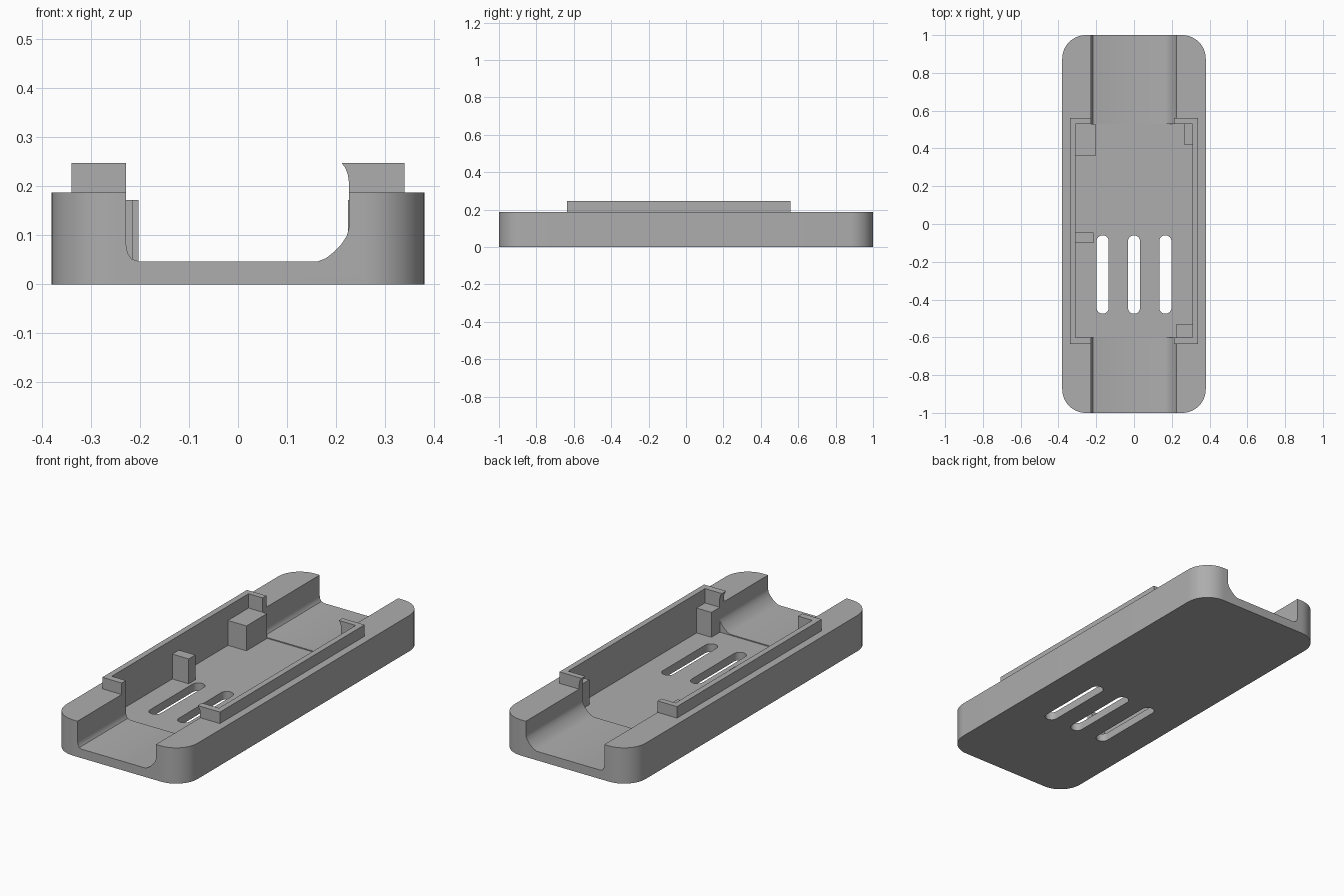
import bpy, bmesh, math

cube = bpy.data.objects.get("Cube")
if cube:
    bpy.data.objects.remove(cube, do_unlink=True)

grey = bpy.data.materials.new("plain grey")
grey.use_nodes = True
colour = (0.42, 0.42, 0.42, 1)
grey.diffuse_color = colour
grey.node_tree.nodes["Principled BSDF"].inputs["Base Color"].default_value = colour


def prism(name, outline, vector):
    """Extrude a closed outline along a vector."""
    bm = bmesh.new()
    base = bm.faces.new([bm.verts.new(p) for p in outline])
    out = bmesh.ops.extrude_face_region(bm, geom=[base])
    moved = [g for g in out["geom"] if isinstance(g, bmesh.types.BMVert)]
    bmesh.ops.translate(bm, verts=moved, vec=vector)
    bmesh.ops.recalc_face_normals(bm, faces=bm.faces)
    mesh = bpy.data.meshes.new(name)
    bm.to_mesh(mesh)
    bm.free()
    mesh.materials.append(grey)
    ob = bpy.data.objects.new(name, mesh)
    bpy.context.collection.objects.link(ob)
    return ob


def box(name, x0, x1, y0, y1, z0, z1):
    outline = [(x0, y0, z0), (x1, y0, z0), (x1, y1, z0), (x0, y1, z0)]
    return prism(name, outline, (0, 0, z1 - z0))


def rounded(name, x0, x1, y0, y1, z0, z1, r, steps=12):
    """Upright block with rounded vertical corners."""
    corners = [(x1 - r, y1 - r), (x0 + r, y1 - r), (x0 + r, y0 + r), (x1 - r, y0 + r)]
    outline = []
    for i, (cx, cy) in enumerate(corners):
        for s in range(steps + 1):
            a = math.pi / 2 * (i + s / steps)
            outline.append((cx + r * math.cos(a), cy + r * math.sin(a), z0))
    return prism(name, outline, (0, 0, z1 - z0))


def combine(ob, other, operation):
    mod = ob.modifiers.new("combine", "BOOLEAN")
    mod.operation, mod.solver, mod.object = operation, "EXACT", other
    bpy.context.view_layer.objects.active = ob
    bpy.ops.object.modifier_apply(modifier=mod.name)
    bpy.data.objects.remove(other, do_unlink=True)


# Main tray with raised rim
tray = rounded("tray", -0.38, 0.38, -1, 1, 0, 0.187, 0.125)
combine(tray, box("rim", -0.34, 0.34, -0.635, 0.56, 0.1, 0.247), "UNION")

# Open channel running end to end, with uneven fillets and a hooked rim
channel = [(-0.228, 0.4), (-0.228, 0.08), (-0.225, 0.063), (-0.217, 0.052), (-0.203, 0.047),
           (0.163, 0.047), (0.179, 0.053), (0.196, 0.066), (0.211, 0.082), (0.222, 0.099),
           (0.226, 0.114), (0.226, 0.21), (0.224, 0.224), (0.219, 0.237), (0.212, 0.247),
           (0.212, 0.4)]
combine(tray, prism("channel_cutter", [(x, -1.1, z) for x, z in channel], (0, 2.2, 0)), "DIFFERENCE")

# Rectangular cavity
combine(tray, box("cavity_cutter", -0.31, 0.31, -0.6, 0.53, 0.042, 0.4), "DIFFERENCE")

# Vent slots through the floor
for x in (-0.166, 0, 0.166):
    slot = rounded("slot_cutter", x - 0.032, x + 0.032, -0.475, -0.06, -0.1, 0.1, 0.0319)
    combine(tray, slot, "DIFFERENCE")

bpy.ops.object.select_all(action="DESELECT")
tray.select_set(True)
bpy.context.view_layer.objects.active = tray
bpy.ops.object.shade_smooth_by_angle(angle=math.radians(30))

# Support posts against the cavity walls
posts = {
    "back_right_post": (-0.32, -0.203, 0.36, 0.53),
    "middle_right_post": (-0.32, -0.215, -0.1, -0.045),
    "front_left_post": (0.224, 0.32, -0.6, -0.53),
    "back_left_post": (0.265, 0.32, 0.42, 0.53),
}
for name, sides in posts.items():
    box(name, *sides, 0.035, 0.172)
